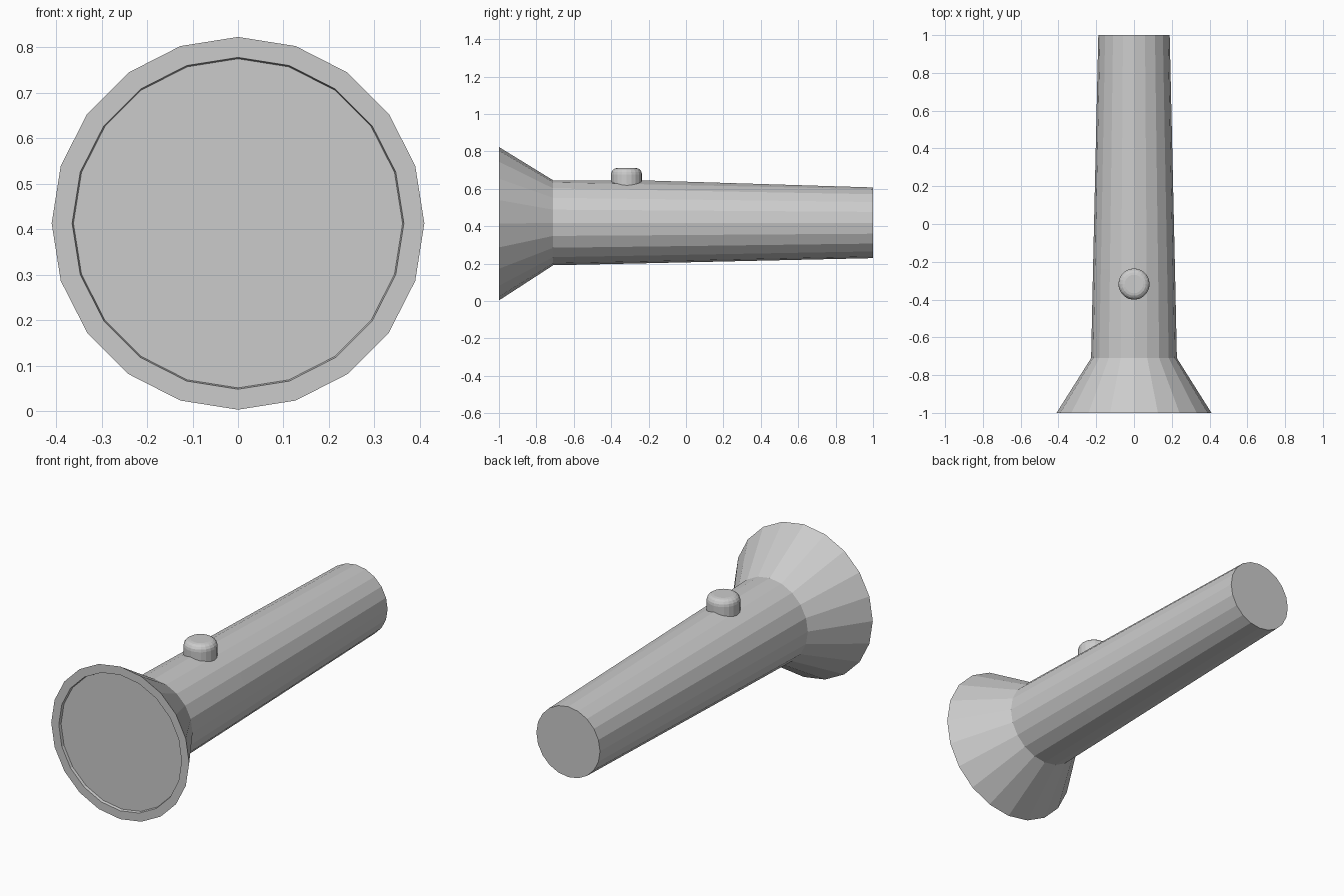
import bpy, bmesh
from math import sin, cos, tau

if "Cube" in bpy.data.objects:
    bpy.data.objects.remove(bpy.data.objects["Cube"])

N = 20


def lathe(name, rings, axis):
    """Capped stack of N-sided rings; rings are (position, radius, centre offset)."""
    bm = bmesh.new()
    loops = []
    for pos, r, c in rings:
        loop = []
        for i in range(N):
            a = tau * i / N
            if axis == 'Y':
                co = (r * sin(a), pos, c + r * cos(a))
            else:
                co = (r * sin(a), c + r * cos(a), pos)
            loop.append(bm.verts.new(co))
        loops.append(loop)
    for a, b in zip(loops, loops[1:]):
        for i in range(N):
            j = (i + 1) % N
            bm.faces.new((a[i], a[j], b[j], b[i]))
    bm.faces.new(loops[0])
    bm.faces.new(loops[-1])
    # slightly raised flat ridge under the switch
    if name == "torch_body":
        for loop in loops:
            if abs(loop[0].co.y + 0.24) < 1e-4:
                loop[0].co.z = 0.645
    bmesh.ops.recalc_face_normals(bm, faces=bm.faces)
    mesh = bpy.data.meshes.new(name)
    bm.to_mesh(mesh)
    bm.free()
    ob = bpy.data.objects.new(name, mesh)
    bpy.context.collection.objects.link(ob)
    return ob


# Recessed lens, rim, flared head and tapering handle in one shell
lathe("torch_body", [
    (-0.985, 0.362, 0.413),
    (-1.0, 0.365, 0.413),
    (-1.0, 0.41, 0.413),
    (-0.71, 0.227, 0.418),
    (-0.24, 0.217, 0.418),
    (1.0, 0.189, 0.418),
], 'Y')

# Round push switch with a rounded top edge
r, top, b = 0.083, 0.711, 0.034
rings = [(0.60, r, -0.318)]
for k in range(5):
    t = tau / 4 * k / 4
    rings.append((top - b + b * sin(t), r - b + b * cos(t), -0.318))
lathe("switch_button", rings, 'Z')
